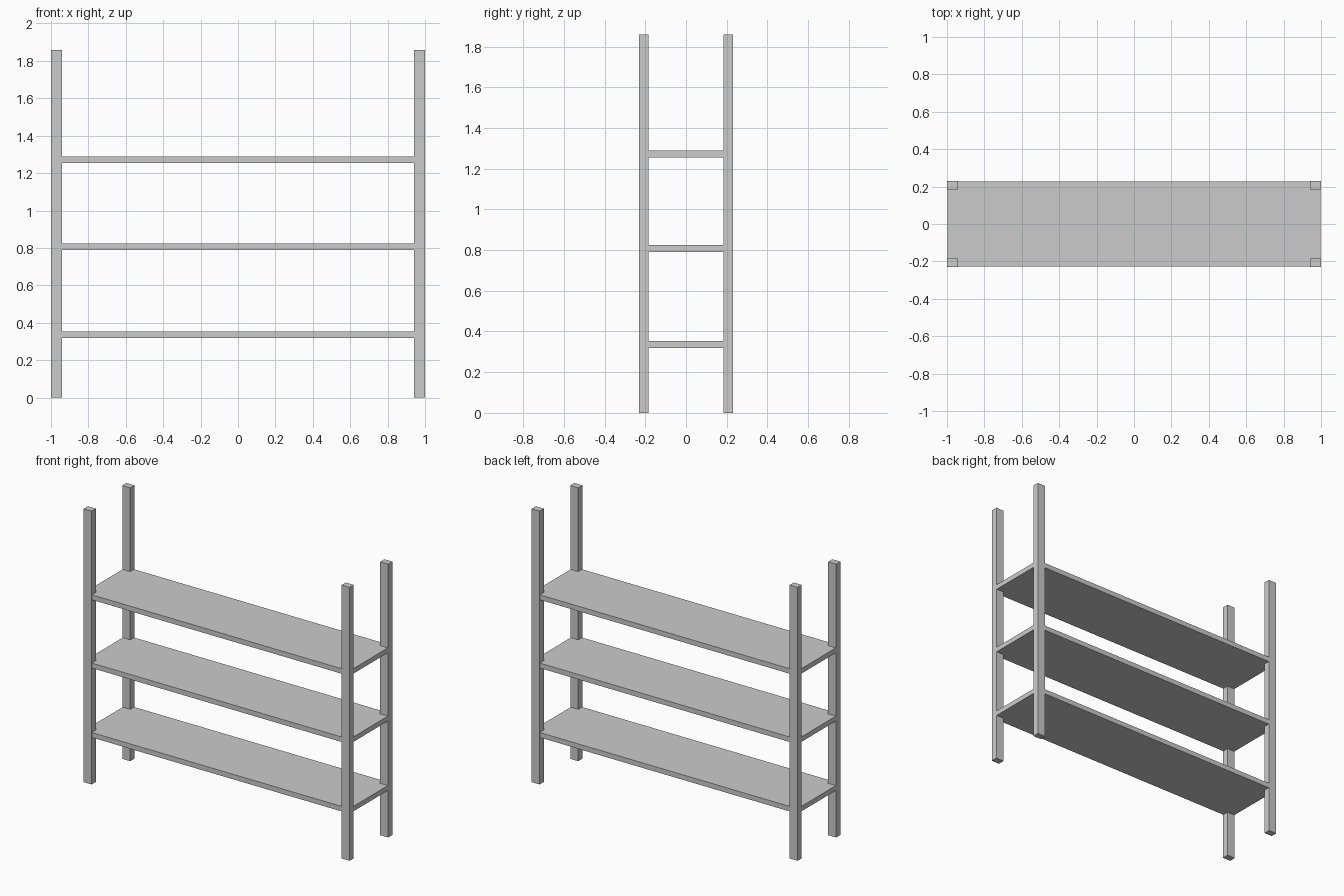
import bpy

if "Cube" in bpy.data.objects:
    bpy.data.objects.remove(bpy.data.objects["Cube"])

# one plain grey finish for the whole rack
grey = bpy.data.materials.new("plain grey")
grey.diffuse_color = (0.6, 0.6, 0.6, 1.0)
grey.use_nodes = True
grey.node_tree.nodes["Principled BSDF"].inputs["Base Color"].default_value = grey.diffuse_color


def box(name, x, y, z):
    """Box from (min, max) ranges on each axis."""
    centre = [(a + b) / 2 for a, b in (x, y, z)]
    bpy.ops.mesh.primitive_cube_add(size=1, location=centre)
    ob = bpy.context.object
    ob.name = name
    ob.scale = [b - a for a, b in (x, y, z)]
    bpy.ops.object.transform_apply(location=False, rotation=False, scale=True)
    ob.data.materials.append(grey)
    return ob


HALF_W, HALF_D, HEIGHT = 1.0, 0.23, 1.858
POST_W, POST_D = 0.06, 0.045
SHELF_T, INSET = 0.034, 0.003

# four corner posts
for sx, side in ((-1, "left"), (1, "right")):
    for sy, end in ((-1, "front"), (1, "back")):
        xs = sorted((sx * HALF_W, sx * (HALF_W - POST_W)))
        ys = sorted((sy * HALF_D, sy * (HALF_D - POST_D)))
        box(f"{end}_{side}_post", xs, ys, (0, HEIGHT))

# three shelves, set a hair inside the posts' outer faces
for level, z in (("lower", 0.318), ("middle", 0.790), ("upper", 1.254)):
    box(f"{level}_shelf",
        (-HALF_W + INSET, HALF_W - INSET),
        (-HALF_D + INSET, HALF_D - INSET),
        (z, z + SHELF_T))
